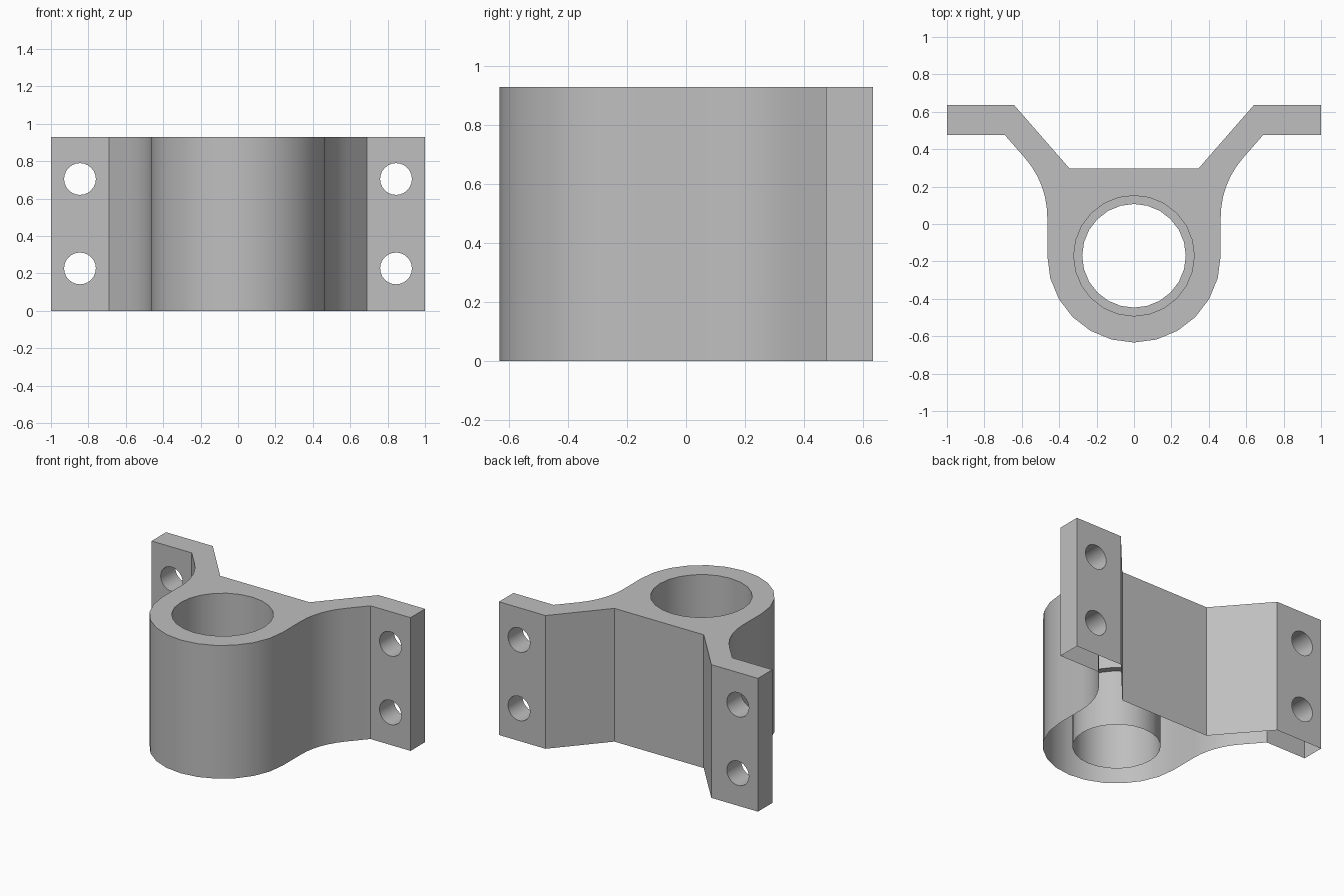
import bpy, bmesh
from math import sin, cos, radians, atan2
from mathutils import Matrix, Vector

cube = bpy.data.objects.get("Cube")
if cube:
    bpy.data.objects.remove(cube, do_unlink=True)

HEIGHT = 0.93
BORE_Y = -0.17
BARREL_R = 0.4635
LEDGE_Z = 0.387

grey = bpy.data.materials.new("plain_grey")
grey.use_nodes = True
colour = (0.52, 0.52, 0.52, 1)
grey.diffuse_color = colour
grey.node_tree.nodes["Principled BSDF"].inputs["Base Color"].default_value = colour


def add_object(name, bm):
    bmesh.ops.recalc_face_normals(bm, faces=bm.faces)
    mesh = bpy.data.meshes.new(name)
    bm.to_mesh(mesh)
    bm.free()
    obj = bpy.data.objects.new(name, mesh)
    bpy.context.collection.objects.link(obj)
    mesh.materials.append(grey)
    return obj


def cylinder(name, radius, start, end, segments):
    """Closed cylinder between two points."""
    start, end = Vector(start), Vector(end)
    axis = end - start
    turn = axis.to_track_quat('Z', 'Y').to_matrix().to_4x4()
    bm = bmesh.new()
    bmesh.ops.create_cone(bm, cap_ends=True, segments=segments, radius1=radius,
                          radius2=radius, depth=axis.length,
                          matrix=Matrix.Translation((start + end) / 2) @ turn)
    return add_object(name, bm)


def cut(target, cutter):
    cutter.hide_render = True
    bpy.context.view_layer.objects.active = target
    mod = target.modifiers.new("cut", 'BOOLEAN')
    mod.operation = 'DIFFERENCE'
    mod.solver = 'EXACT'
    mod.object = cutter
    bpy.ops.object.modifier_apply(modifier=mod.name)
    bpy.data.objects.remove(cutter, do_unlink=True)


# Half outline on the +x side: flat back, slanted arm, flange
half = [(0.345, 0.297), (0.64, 0.635), (1.0, 0.635), (1.0, 0.475), (0.69, 0.475)]

# Concave fillet from the arm into the barrel
lean = atan2(0.295, 0.338)
fillet_r, fillet_y = 0.48, 0.036
for i in range(6, -1, -1):
    a = lean * i / 6
    half.append((BARREL_R + fillet_r * (1 - cos(a)), fillet_y + fillet_r * sin(a)))

# Barrel front, down to the middle line
for i in range(0, 6):
    a = radians(15 * i)
    half.append((BARREL_R * cos(a), BORE_Y - BARREL_R * sin(a)))
outline = half + [(0, BORE_Y - BARREL_R)] + [(-x, y) for x, y in reversed(half)]

# Bracket body
bm = bmesh.new()
base = bm.faces.new([bm.verts.new((x, y, 0)) for x, y in outline])
top = bmesh.ops.extrude_face_region(bm, geom=[base], use_keep_orig=True)
bmesh.ops.translate(bm, vec=(0, 0, HEIGHT),
                    verts=[v for v in top["geom"] if isinstance(v, bmesh.types.BMVert)])
bracket = add_object("bracket", bm)

# Stepped bore: narrow all through, wide above the ledge
cut(bracket, cylinder("narrow_bore", 0.277, (0, BORE_Y, -1), (0, BORE_Y, 2), 24))
cut(bracket, cylinder("wide_bore", 0.322, (0, BORE_Y, LEDGE_Z), (0, BORE_Y, 2), 24))

# Bolt holes in both flanges
for x in (-0.845, 0.845):
    for z in (0.227, 0.705):
        cut(bracket, cylinder("bolt_hole", 0.085, (x, 0.4, z), (x, 0.8, z), 24))

# Open underside
bm = bmesh.new()
bm.from_mesh(bracket.data)
under = [f for f in bm.faces if f.normal.z < -0.9 and f.calc_center_median().z < 0.01]
bmesh.ops.delete(bm, geom=under, context='FACES')
bm.to_mesh(bracket.data)
bm.free()

bpy.ops.object.select_all(action='DESELECT')
bracket.select_set(True)
bpy.context.view_layer.objects.active = bracket
bpy.ops.object.shade_smooth_by_angle(angle=radians(30))
